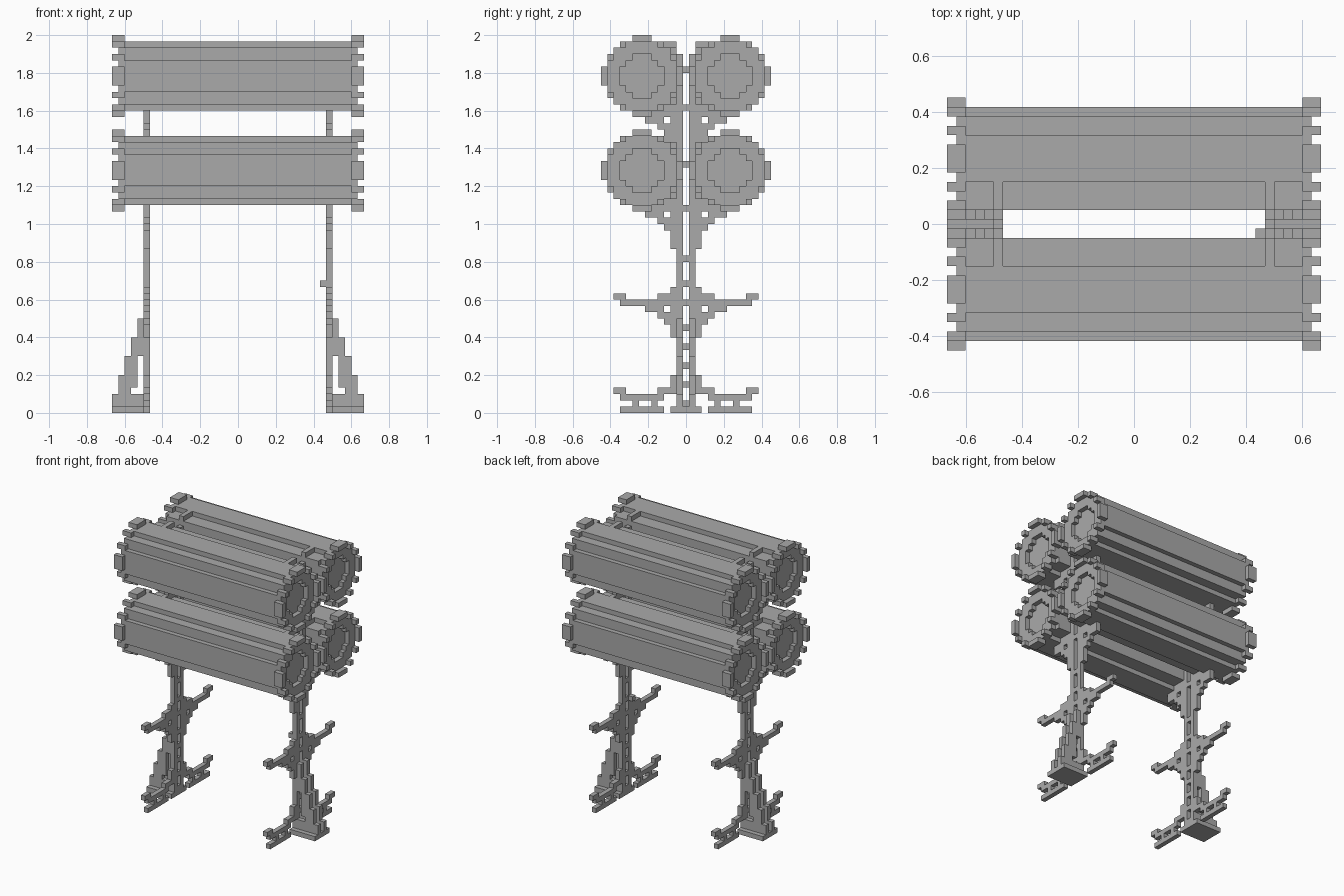
import bpy, bmesh
from mathutils import Vector

V = 1 / 30  # size of one block

cube = bpy.data.objects.get("Cube")
if cube:
    bpy.data.objects.remove(cube, do_unlink=True)

grey = bpy.data.materials.new("plain_grey")
grey.use_nodes = True
grey.diffuse_color = (0.4, 0.4, 0.4, 1)
grey.node_tree.nodes["Principled BSDF"].inputs["Base Color"].default_value = (0.4, 0.4, 0.4, 1)


def build(name, cells):
    """Skin a set of block cells with outer faces and merge the flat ones."""
    bm = bmesh.new()
    verts = {}

    def vert(p):
        if p not in verts:
            x, y, z = p
            verts[p] = bm.verts.new(Vector((x, y - 0.5, z)) * V)
        return verts[p]

    for c in cells:
        for axis in range(3):
            u, w = (axis + 1) % 3, (axis + 2) % 3
            for side in (0, 1):
                n = list(c)
                n[axis] += 2 * side - 1
                if tuple(n) in cells:
                    continue
                ring = []
                for du, dw in ((0, 0), (1, 0), (1, 1), (0, 1)):
                    p = list(c)
                    p[axis] += side
                    p[u] += du
                    p[w] += dw
                    ring.append(vert(tuple(p)))
                bm.faces.new(ring if side else ring[::-1])
    bmesh.ops.dissolve_limit(bm, angle_limit=0.01, verts=bm.verts[:], edges=bm.edges[:])
    mesh = bpy.data.meshes.new(name)
    bm.to_mesh(mesh)
    bm.free()
    mesh.materials.append(grey)
    bpy.context.collection.objects.link(bpy.data.objects.new(name, mesh))


def box(xs, ys, zs):
    return {(x, y, z) for x in xs for y in ys for z in zs}


def disc(half_widths):
    """Block disc; half_widths run from the centre row outward."""
    return {(y, s * r) for r, h in enumerate(half_widths)
            for s in (1, -1) for y in range(-h, h + 1)}


flange = disc((6, 6, 5, 5, 4, 3, 1))
core = disc((5, 5, 5, 4, 4, 2))
recess = disc((3, 3, 2, 1))

# Barrels: long body, wider end rings, stepped recess at each end
for level, zc in (("lower", 38), ("upper", 53)):
    for end, s in (("front", -1), ("back", 1)):
        body = core | {(-s * 5, z) for z in (-4, -3, 3, 4)}
        cells = set()
        for x in range(-20, 20):
            depth = min(x + 20, 19 - x)
            section = body
            if depth == 0:
                section = flange - core
            elif depth == 1:
                section = flange - recess
            cells |= {(x, y + s * 7, z + zc) for y, z in section}
        build(f"{level}_{end}_barrel", cells)

# Half of the frame outline: (lowest row, top row, inner column, outer column)
post = [(0, 57, 1, 1)]
rungs = [(r, r + 1, 0, 0) for r in (1, 4, 7, 10, 13, 17, 20, 24, 32, 39, 48, 54)]
clamps = [(58, 59, 2, 4), (43, 44, 2, 4), (44, 45, 1, 3)]
mid_arm = [(18, 19, 10, 11), (18, 19, 2, 4), (19, 20, 2, 2), (17, 18, 1, 10)]
low_arm = [(3, 4, 10, 11), (2, 3, 4, 10), (3, 4, 2, 4), (4, 6, 2, 2),
           (1, 2, 5, 5), (1, 2, 8, 8), (0, 1, 4, 10)]


def bracket(top):
    """Stepped gusset with a small hole, hanging below the given row."""
    return [(top, top + 1, 1, 6), (top - 1, top, 1, 2), (top - 1, top, 4, 6),
            (top - 2, top - 1, 1, 4)]


gussets = bracket(47) + bracket(32) + bracket(17)
gussets += [(48, 49, 1, 4), (33, 34, 1, 4), (29, 30, 1, 3), (26, 29, 1, 2),
            (14, 15, 1, 3), (12, 14, 1, 2)]


def frame(parts):
    cells = set()
    for z0, z1, y0, y1 in parts:
        for y in range(y0, y1 + 1):
            cells |= box([14], (y, -y), range(z0, z1))
    return cells


# Foot: base plate with a pair of stepped braces pierced by a window
foot = box(range(14, 20), range(-2, 3), [0])
for i in range(5):
    foot |= box([15 + i], (-1, 1), range(1, 15 - 3 * i))
foot -= box([15], (-1, 1), range(3, 9)) | box([16], (-1, 1), [3])

support = {"ladder_post": frame(post + rungs),
           "bracket": frame(clamps + gussets),
           "cross_arms": frame(mid_arm + low_arm),
           "foot": foot}

# Merge each support into one clean skin and mirror it
whole = set().union(*support.values())
build("left_support", whole)
build("right_support", {(-1 - x, y, z) for x, y, z in whole})

# Small peg on the inner face of the left post
build("left_peg", box([13], [-1], [20]))
